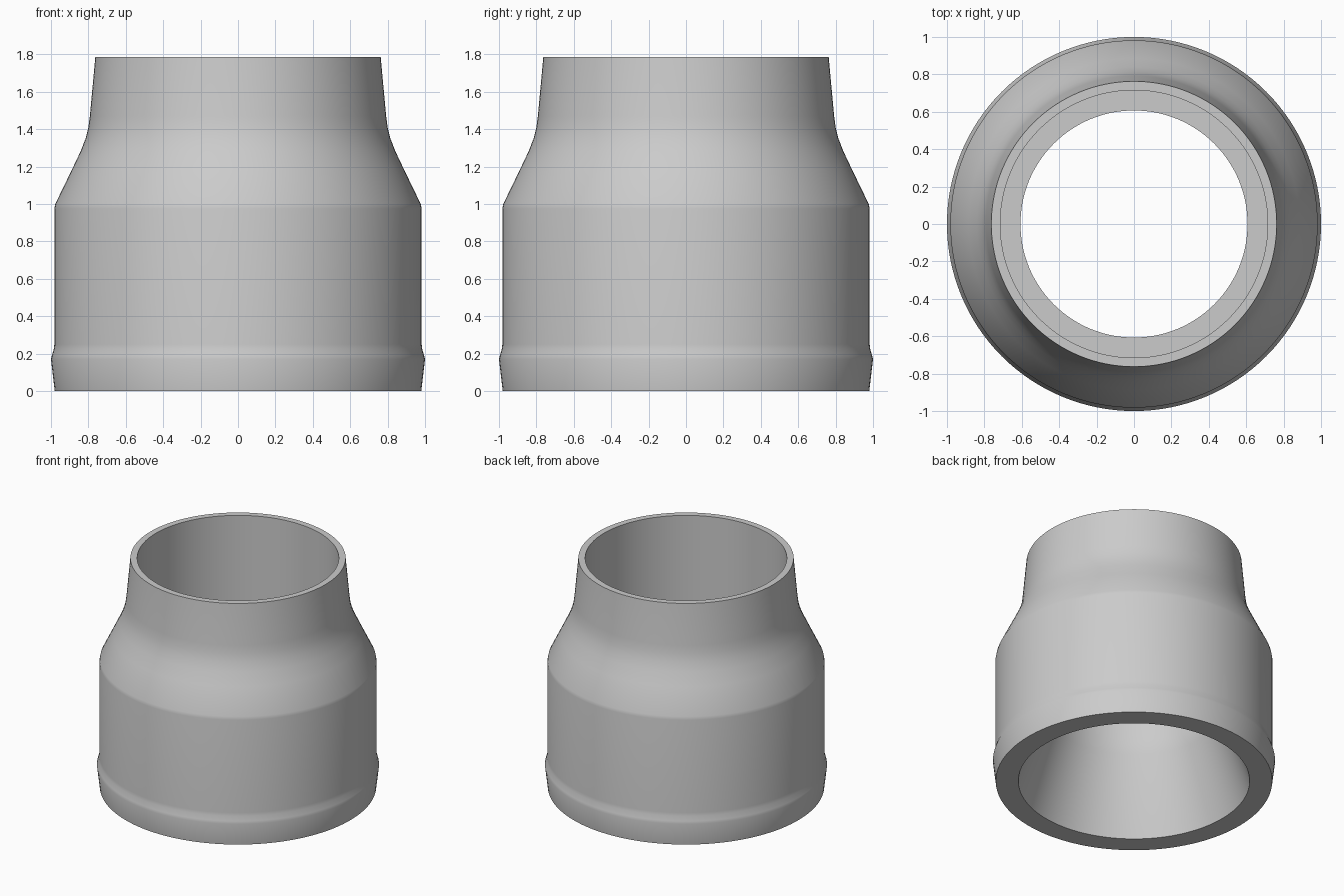
import bpy
import bmesh
import math

cube = bpy.data.objects.get("Cube")
if cube:
    bpy.data.objects.remove(cube, do_unlink=True)

SEGMENTS = 128

# Plain grey material
grey = bpy.data.materials.new("light grey")
grey.use_nodes = True
colour = (0.6, 0.6, 0.6, 1)
grey.diffuse_color = colour
grey.node_tree.nodes["Principled BSDF"].inputs["Base Color"].default_value = colour


def lathe(name, profile, material):
    """Revolve a closed (radius, height) profile about the z axis."""
    mesh = bpy.data.meshes.new(name)
    bm = bmesh.new()
    rings = []
    for r, z in profile:
        ring = []
        for i in range(SEGMENTS):
            a = math.tau * i / SEGMENTS
            ring.append(bm.verts.new((r * math.cos(a), r * math.sin(a), z)))
        rings.append(ring)
    for k, low in enumerate(rings):
        high = rings[(k + 1) % len(rings)]
        for i in range(SEGMENTS):
            j = (i + 1) % SEGMENTS
            bm.faces.new((low[i], low[j], high[j], high[i]))
    bmesh.ops.recalc_face_normals(bm, faces=bm.faces)
    bm.to_mesh(mesh)
    bm.free()
    mesh.materials.append(material)
    obj = bpy.data.objects.new(name, mesh)
    bpy.context.collection.objects.link(obj)
    return obj


# Outer skin: foot bead, straight body, shoulder, tapered neck
outer = [(0.98, 0), (1.0, 0.17), (0.995, 0.19), (0.985, 0.225), (0.982, 0.25),
         (0.982, 0.975), (0.977, 1.0), (0.885, 1.19), (0.84, 1.285),
         (0.815, 1.35), (0.8, 1.41), (0.792, 1.47), (0.763, 1.785)]
# Inner skin: straight socket, flat ledge, narrow throat, flared foot
inner = [(0.715, 1.785), (0.715, 0.95), (0.607, 0.95), (0.607, 0.68),
         (0.625, 0.58), (0.82, 0)]

reducer = lathe("reducer_sleeve", outer + inner, grey)
bpy.context.view_layer.objects.active = reducer
reducer.select_set(True)
bpy.ops.object.shade_smooth_by_angle(angle=math.radians(40))
